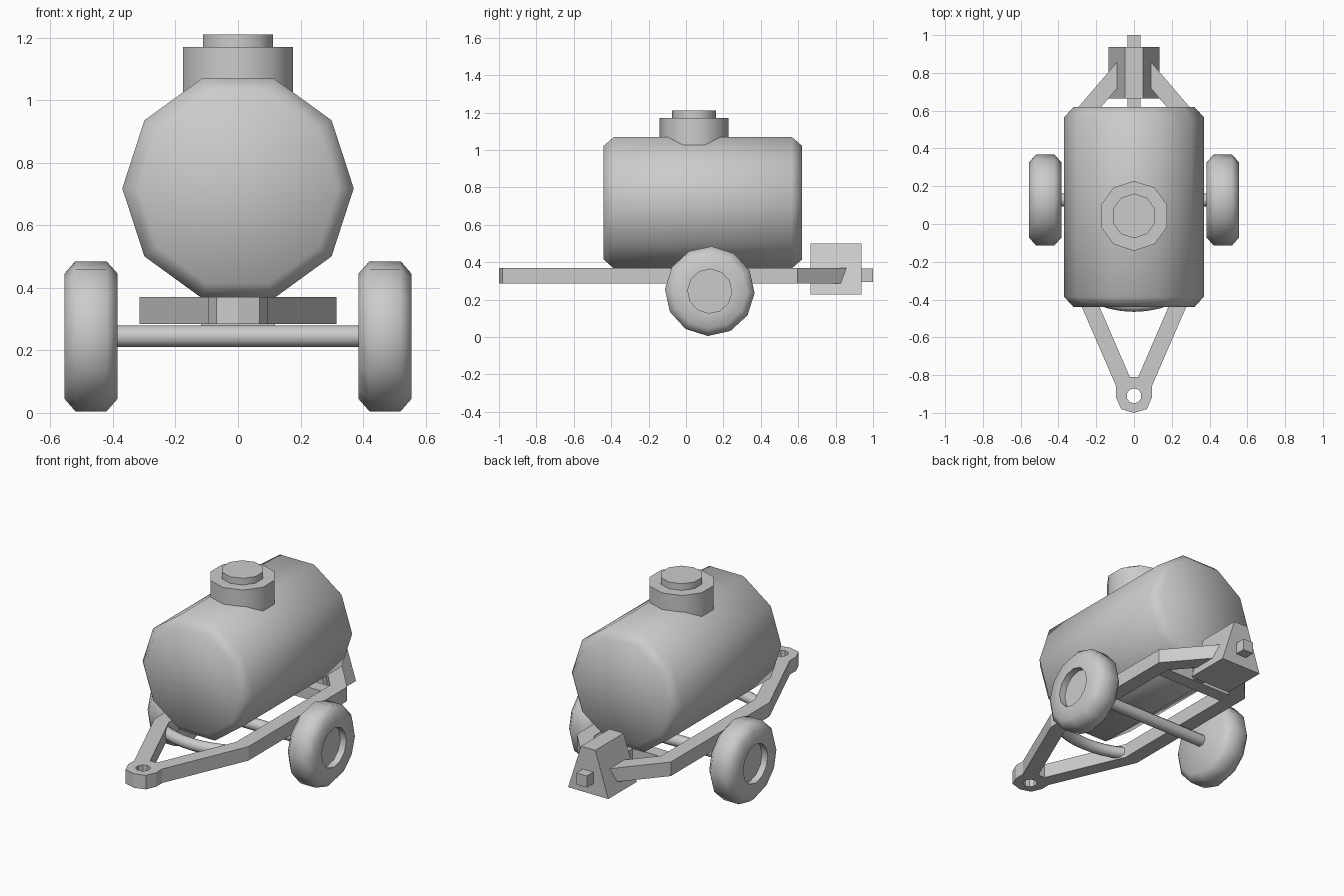
import bpy, bmesh
from math import sin, cos, pi, radians
from mathutils import Matrix, Vector

if "Cube" in bpy.data.objects:
    bpy.data.objects.remove(bpy.data.objects["Cube"])

grey = bpy.data.materials.new("plain grey")
grey.use_nodes = True
grey.diffuse_color = (0.6, 0.6, 0.6, 1)
grey.node_tree.nodes["Principled BSDF"].inputs["Base Color"].default_value = (0.6, 0.6, 0.6, 1)


def finish(name, bm, smooth=0):
    bmesh.ops.remove_doubles(bm, verts=bm.verts, dist=0.0005)
    bmesh.ops.recalc_face_normals(bm, faces=bm.faces)
    mesh = bpy.data.meshes.new(name)
    bm.to_mesh(mesh)
    bm.free()
    obj = bpy.data.objects.new(name, mesh)
    bpy.context.collection.objects.link(obj)
    mesh.materials.append(grey)
    if smooth:
        bpy.ops.object.select_all(action='DESELECT')
        obj.select_set(True)
        bpy.context.view_layer.objects.active = obj
        bpy.ops.object.shade_smooth_by_angle(angle=radians(smooth))
    return obj


def lathe(name, profile, sides, axis, centre, turn=0, smooth=50):
    """Revolve (radius, distance) points around an axis."""
    bm = bmesh.new()
    rings = []
    for r, d in profile:
        ring = []
        for i in range(sides):
            a = 2 * pi * i / sides + radians(turn)
            u, v = r * cos(a), r * sin(a)
            p = {'X': (d, u, v), 'Y': (u, d, v), 'Z': (u, v, d)}[axis]
            ring.append(bm.verts.new(Vector(p) + Vector(centre)))
        rings.append(ring)
    for a, b in zip(rings, rings[1:]):
        for i in range(sides):
            j = (i + 1) % sides
            bm.faces.new((a[i], a[j], b[j], b[i]))
    bm.faces.new(rings[0])
    bm.faces.new(rings[-1])
    return finish(name, bm, smooth)


def prism(name, outline, low, high, place, open_seam=False):
    """Extrude an outline; walls lying on the x = 0 seam can be left out."""
    bm = bmesh.new()
    a = [bm.verts.new(place(u, v, low)) for u, v in outline]
    b = [bm.verts.new(place(u, v, high)) for u, v in outline]
    bm.faces.new(a)
    bm.faces.new(b)
    for i in range(len(a)):
        j = (i + 1) % len(a)
        if not (open_seam and outline[i][0] < 0.001 and outline[j][0] < 0.001):
            bm.faces.new((a[i], a[j], b[j], b[i]))
    return finish(name, bm)


def box(name, x, y, z):
    return prism(name, [(x[0], y[0]), (x[1], y[0]), (x[1], y[1]), (x[0], y[1])],
                 z[0], z[1], lambda u, v, w: (u, v, w))


# Tank with chamfered ends
lathe("tank", [(0.32, -0.44), (0.37, -0.385), (0.37, 0.565), (0.32, 0.62)],
      10, 'Y', (0, 0, 0.718))

# Filler neck and lid
lathe("filler_neck", [(0.185, 0.95), (0.185, 1.17)], 10, 'Z', (0, 0.043, 0), 18, 40)
lathe("filler_lid", [(0.118, 1.15), (0.118, 1.21)], 10, 'Z', (0, 0.043, 0), 18, 40)

# Wheels with a recessed hub on the outer side
for side, label in ((1, "left"), (-1, "right")):
    tyre = [(0.2, 0.385), (0.24, 0.42), (0.24, 0.52), (0.2, 0.555),
            (0.118, 0.555), (0.118, 0.515)]
    lathe(label + "_wheel", [(r, side * d) for r, d in tyre], 12, 'X',
          (0, 0.127, 0.245), -2.5)
lathe("axle", [(0.035, -0.4), (0.035, 0.4)], 12, 'X', (0, 0.127, 0.245))

# Frame half: drawbar eye, splayed rail, straight rail, converging rail
eye = [(0.04 * sin(pi * i / 5), -0.91 - 0.04 * cos(pi * i / 5)) for i in range(6)]
half = eye + [(0, -0.81), (0.022, -0.81), (0.225, -0.34), (0.225, 0.56),
              (0.05, 0.764), (0.05, 0.904), (0.315, 0.595), (0.315, -0.35),
              (0.094, -0.86), (0.094, -0.92), (0.068, -0.98), (0, -1.0)]
frame = prism("frame", half, 0.285, 0.37, lambda u, v, w: (u, v, w), True)
mirror = frame.modifiers.new("Mirror", 'MIRROR')
mirror.merge_threshold = 0.0005

# Cross members, rear block and coupling bar
box("rear_cross_member", (-0.24, 0.24), (0.48, 0.56), (0.29, 0.365))
box("coupling_bar", (-0.035, 0.035), (0.5, 1.0), (0.295, 0.365))
prism("rear_block", [(-0.135, 0.228), (0.135, 0.228), (0.048, 0.5), (-0.048, 0.5)],
      0.665, 0.937, lambda u, v, w: (u, w, v))

# Bowed front tube between the rails
bm = bmesh.new()
rings = []
for i in range(9):
    a = radians(-28 + 7 * i)
    turn = Matrix.Rotation(a, 3, 'Z')
    rings.append([bm.verts.new(turn @ Vector((0, -0.5 + 0.035 * cos(t), 0.035 * sin(t)))
                               + Vector((0, 0.07, 0.328)))
                  for t in (2 * pi * k / 10 for k in range(10))])
for a, b in zip(rings, rings[1:]):
    for k in range(10):
        bm.faces.new((a[k], a[k - 1], b[k - 1], b[k]))
bm.faces.new(rings[0])
bm.faces.new(rings[-1])
finish("front_tube", bm, 50)
